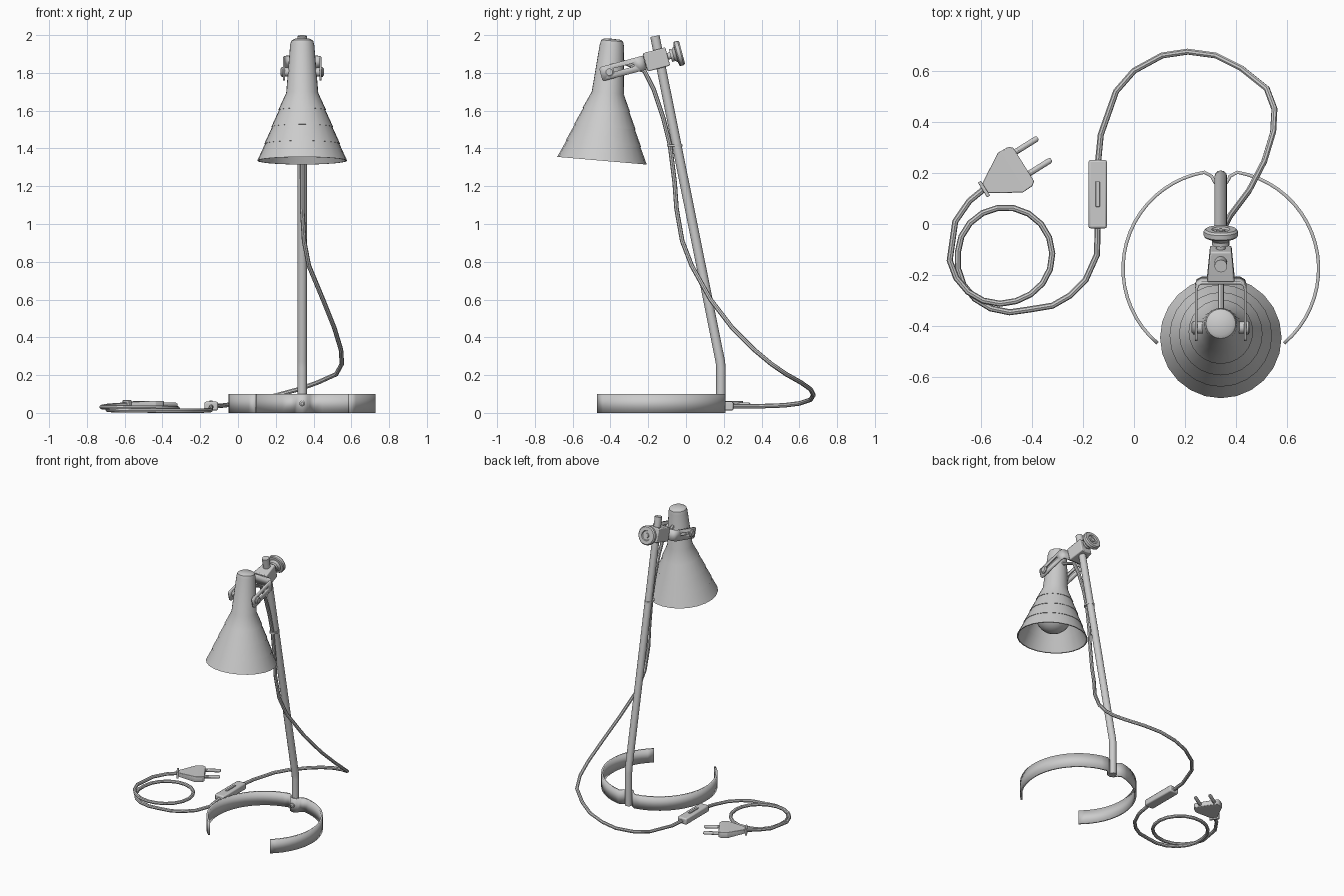
import bpy, bmesh
from math import sin, cos, radians
from mathutils import Matrix, Vector

cube = bpy.data.objects.get("Cube")
if cube:
    bpy.data.objects.remove(cube)

LAMP_X = 0.34


def finish(obj, bevel=0.0):
    bpy.ops.object.select_all(action='DESELECT')
    obj.select_set(True)
    bpy.context.view_layer.objects.active = obj
    if obj.type == 'CURVE':
        bpy.ops.object.convert(target='MESH')
        obj = bpy.context.object
    bpy.ops.object.shade_smooth_by_angle(angle=radians(35))
    if bevel:
        mod = obj.modifiers.new("Bevel", 'BEVEL')
        mod.width, mod.segments = bevel, 2
    return obj


def from_bmesh(name, bm, matrix, bevel=0.0):
    mesh = bpy.data.meshes.new(name)
    bm.to_mesh(mesh)
    bm.free()
    obj = bpy.data.objects.new(name, mesh)
    bpy.context.collection.objects.link(obj)
    obj.matrix_world = matrix
    return finish(obj, bevel)


def lathe(name, profile, matrix, sides=24):
    """Spin (radius, height) points around the local z axis."""
    bm = bmesh.new()
    verts = [bm.verts.new((r, 0, h)) for r, h in profile]
    edges = [bm.edges.new(pair) for pair in zip(verts, verts[1:])]
    bmesh.ops.spin(bm, geom=verts + edges, cent=(0, 0, 0), axis=(0, 0, 1),
                   angle=radians(360), steps=sides)
    bmesh.ops.remove_doubles(bm, verts=bm.verts, dist=0.0002)
    bmesh.ops.recalc_face_normals(bm, faces=bm.faces)
    return from_bmesh(name, bm, matrix)


def cylinder(name, radius, low, high, matrix, sides=16):
    return lathe(name, [(0, low), (radius, low), (radius, high), (0, high)], matrix, sides)


def loft(name, sections, matrix, bevel):
    """Rectangles of (position, half width, half height) joined along local x."""
    bm = bmesh.new()
    rings = [[bm.verts.new((u, w * a, h * b)) for a, b in ((-1, -1), (1, -1), (1, 1), (-1, 1))]
             for u, w, h in sections]
    for first, second in zip(rings, rings[1:]):
        for i in range(4):
            j = (i + 1) % 4
            bm.faces.new((first[i], first[j], second[j], second[i]))
    bm.faces.new(rings[0])
    bm.faces.new(rings[-1])
    bmesh.ops.recalc_face_normals(bm, faces=bm.faces)
    return from_bmesh(name, bm, matrix, bevel)


def box(name, size, matrix, bevel=0.0):
    x, y, z = (s / 2 for s in size)
    return loft(name, [(-x, y, z), (x, y, z)], matrix, bevel)


def ribbon(name, half_path, low, high, thickness, matrix, rounding=0.0):
    """Upright strip along a half path, mirrored across local x = 0."""
    path = half_path + [(-x, y) for x, y in reversed(half_path) if abs(x) > 0.001]
    bm = bmesh.new()
    cols = [[bm.verts.new((x, y, z)) for z in (low, high)] for x, y in path]
    for a, b in zip(cols, cols[1:]):
        bm.faces.new((a[0], b[0], b[1], a[1]))
    if rounding:
        bmesh.ops.bevel(bm, geom=cols[0] + cols[-1], offset=rounding, segments=3,
                        profile=0.5, affect='VERTICES')
    obj = from_bmesh(name, bm, matrix)
    mod = obj.modifiers.new("Thickness", 'SOLIDIFY')
    mod.thickness, mod.offset = thickness, 0
    return obj


def tube(name, points, radius, resolution=2):
    curve = bpy.data.curves.new(name, 'CURVE')
    curve.dimensions = '3D'
    curve.bevel_depth, curve.bevel_resolution = radius, resolution
    curve.use_fill_caps = True
    spline = curve.splines.new('POLY')
    spline.points.add(len(points) - 1)
    for point, co in zip(spline.points, points):
        point.co = (*co, 1)
    obj = bpy.data.objects.new(name, curve)
    bpy.context.collection.objects.link(obj)
    return finish(obj)


def place(x, y, z, angle=0.0, axis='Z'):
    return Matrix.Translation((x, y, z)) @ Matrix.Rotation(radians(angle), 4, axis)


# Open ring base that dips in front of the pole
RING_R = 0.383
ring = [(RING_R * cos(radians(a)), RING_R * sin(radians(a)))
        for a in (229.7 - 6.5 * i for i in range(21))]
ring += [(-0.036, 0.362), (-0.024, 0.338), (0, 0.33)]
ribbon("base_ring", ring, 0.0, 0.1, 0.013, place(LAMP_X, -0.175, 0))
lathe("base_screw", [(0, -0.03), (0.016, -0.03), (0.016, 0.008), (0.008, 0.014), (0, 0.014)],
      place(LAMP_X, 0.15, 0.05, 90, 'X'), 12)

# Bent pole
tube("pole", [(LAMP_X, 0.185, 0.0), (LAMP_X, 0.185, 0.24), (LAMP_X, 0.181, 0.275),
              (LAMP_X, -0.165, 1.995)], 0.025, 4)

# Stepped conical shade with a closed cap
outer = []
bands = 4
for i in range(bands):
    for t, lip in ((i, 0.004), (i + 1, 0)):
        outer.append((0.234 - 0.149 * t / bands + lip, 0.36 * t / bands))
outer += [(0.064, 0.615), (0.058, 0.637), (0.045, 0.646), (0, 0.648)]
inner = [(max(r - 0.008, 0), h - (0.008 if h > 0.6 else 0)) for r, h in reversed(outer)]
shade_frame = place(LAMP_X, -0.445, 1.335, -4.9, 'X')
lathe("shade", outer + inner + outer[:1], shade_frame)

# Bulb and socket
bulb = [(0.12 * sin(radians(a)), 0.16 - 0.12 * cos(radians(a))) for a in range(0, 151, 15)]
lathe("bulb", bulb + [(0.04, 0.33), (0, 0.33)], shade_frame)
cylinder("socket", 0.05, 0.32, 0.55, shade_frame)

# Clamp block, U bracket and its slots, in the tilted clamp frame
clamp = place(LAMP_X, -0.15, 1.873, 15, 'X')
clamp_axis = clamp @ Matrix.Rotation(radians(90), 4, 'Z')
loft("clamp_block", [(-0.068, 0.054, 0.05), (0.055, 0.042, 0.05)], clamp_axis, 0.006)
arms = ribbon("bracket", [(-0.096, -0.312), (-0.096, -0.1), (-0.09, -0.082),
                          (-0.075, -0.074), (0, -0.074)],
              -0.038, 0.038, 0.011, clamp, 0.014)
slot = box("slot_cutter", (0.4, 0.12, 0.018), clamp @ place(0, -0.19, 0.004))
slot.hide_render = True
slot.hide_viewport = True
cut = arms.modifiers.new("Slots", 'BOOLEAN')
cut.operation, cut.object = 'DIFFERENCE', slot
for side, label in ((1, "left"), (-1, "right")):
    turned = clamp @ place(0, -0.265, 0, 90 * side, 'Y')
    cylinder(label + "_pivot_bolt", 0.012, 0.05, 0.108, turned, 12)
    cylinder(label + "_pivot_spacer", 0.024, 0.065, 0.091, turned)
    lathe(label + "_pivot_head", [(0, 0.1), (0.026, 0.1), (0.026, 0.108), (0.018, 0.114),
                                  (0, 0.114)], turned)

# Tightening knob behind the clamp
knob_frame = clamp @ Matrix.Rotation(radians(-90), 4, 'X')
cylinder("knob_bolt", 0.018, 0.03, 0.12, knob_frame, 12)
cylinder("knob_washer", 0.034, 0.07, 0.085, knob_frame)
lathe("knob", [(0, 0.085), (0.03, 0.085), (0.045, 0.1), (0.062, 0.102), (0.067, 0.108),
               (0.067, 0.126), (0.06, 0.134), (0.036, 0.134), (0.032, 0.126),
               (0.018, 0.126), (0.016, 0.132), (0, 0.132)], knob_frame, 20)

# Cable from shade to switch, tied to the pole
tube("upper_cable", [
    (LAMP_X, -.35, 1.865), (LAMP_X, -.22, 1.81), (LAMP_X, -.17, 1.71), (LAMP_X, -.12, 1.56),
    (LAMP_X, -.085, 1.42), (LAMP_X, -.06, 1.22), (LAMP_X, -.05, 1.08), (.35, -.02, .91),
    (.375, .03, .78), (.45, .13, .6), (.51, .245, .45), (.545, .36, .335), (.55, .45, .26),
    (.52, .53, .205), (.42, .61, .16), (.32, .66, .125), (.21, .675, .095), (.11, .66, .07),
    (0, .6, .05), (-.07, .52, .04), (-.13, .35, .034), (-.142, .23, .034)], 0.012)
cylinder("cable_tie", 0.03, -0.006, 0.006,
         place(LAMP_X, -0.06, 1.415) @ Matrix.Diagonal((1, 1.35, 1, 1)))

# Inline switch
box("switch_body", (0.072, 0.268, 0.046), place(-0.142, 0.117, 0.036), 0.008)
box("switch_slider", (0.016, 0.1, 0.012), place(-0.142, 0.117, 0.06), 0.002)

# Cable coil from switch to plug
coil = [(-.142, 0, .034), (-.145, -.12, .015), (-.19, -.22, .012), (-.25, -.28, .012),
        (-.32, -.32, .012)]
for i in range(25):
    a = 66 + i * 19.5
    r = 0.185 + 0.05 * max(0, 1 - (a - 66) / 114) + 0.035 * max(0, (a - 430) / 110)
    coil.append((-0.505 + r * cos(radians(a)), -0.12 - r * sin(radians(a)),
                 0.012 + 0.02 * i / 25))
coil += [(-.7, .01, .036), (-.645, .09, .041), (-.59, .135, .043)]
tube("lower_cable", coil, 0.012)

# Two-pin plug
plug = place(-0.59, 0.135, 0.043, 32)
loft("plug_collar", [(-0.004, 0.034, 0.025), (0.01, 0.034, 0.025)], plug, 0.003)
loft("plug_body", [(0.008, 0.022, 0.015), (0.125, 0.092, 0.021), (0.17, 0.09, 0.021),
                   (0.186, 0.078, 0.017)], plug, 0.003)
for label, v in (("left", 0.058), ("right", -0.042)):
    pin = plug @ place(0, v, 0, 90, 'Y')
    lathe(label + "_plug_pin", [(0, 0.17), (0.012, 0.17), (0.012, 0.28), (0.007, 0.288),
                                (0, 0.288)], pin, 10)
